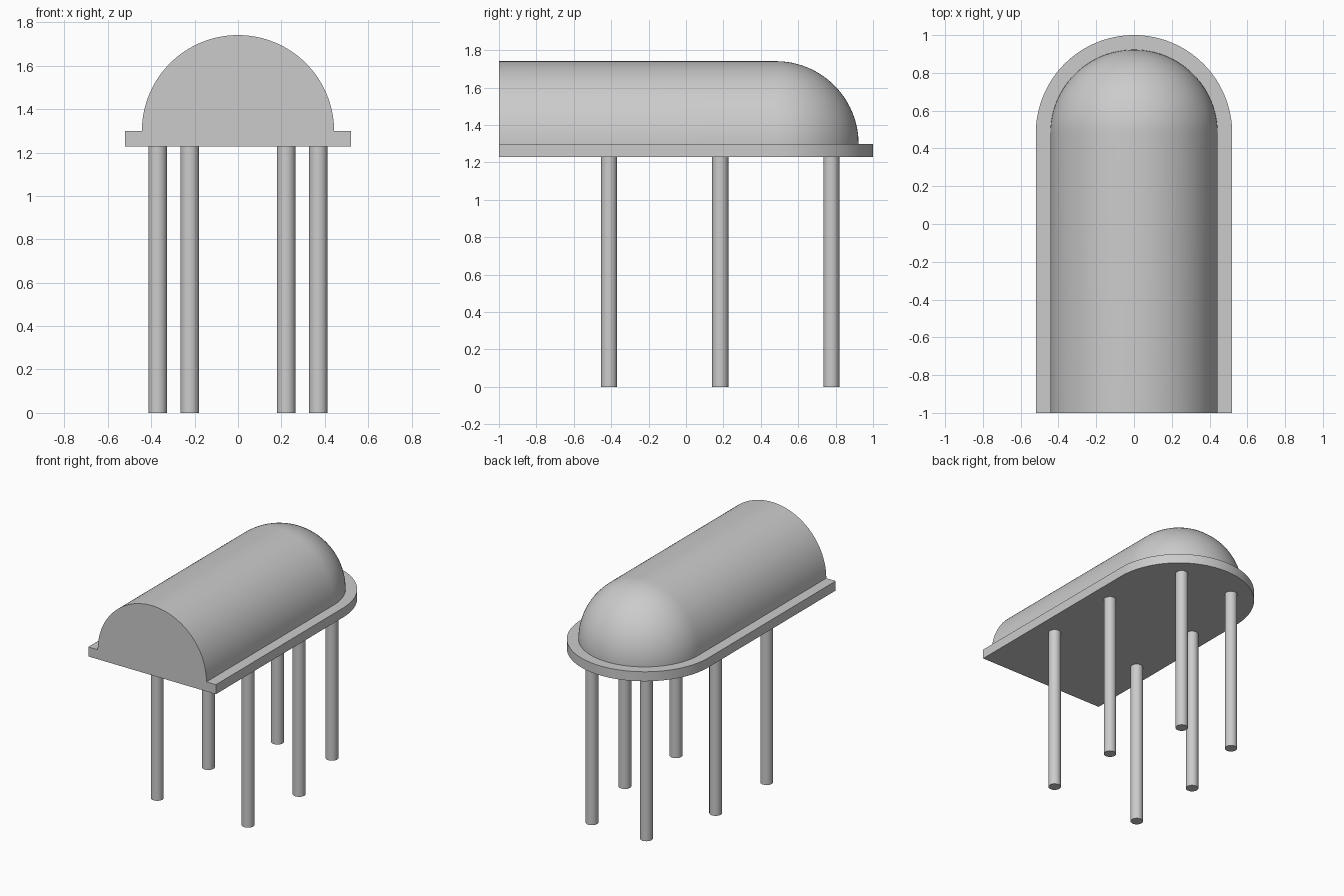
import bpy, bmesh, math

if "Cube" in bpy.data.objects:
    bpy.data.objects.remove(bpy.data.objects["Cube"])

HALF_W, R = 0.52, 0.443          # slab half width, vault radius
Y_FRONT, Y_APSE = -1.0, 0.48     # flat front, centre of rounded back
Z_SLAB, Z_VAULT = 1.228, 1.298
SEG = 64

stone = bpy.data.materials.new("light_grey_stone")
stone.diffuse_color = (0.6, 0.6, 0.6, 1)
stone.use_nodes = True
stone.node_tree.nodes["Principled BSDF"].inputs["Base Color"].default_value = stone.diffuse_color


def finish(name, bm):
    """Turn a bmesh into a named, smoothly shaded object with sharp edges kept."""
    bmesh.ops.recalc_face_normals(bm, faces=bm.faces)
    mesh = bpy.data.meshes.new(name)
    bm.to_mesh(mesh)
    bm.free()
    mesh.materials.append(stone)
    obj = bpy.data.objects.new(name, mesh)
    bpy.context.collection.objects.link(obj)
    bpy.ops.object.select_all(action='DESELECT')
    obj.select_set(True)
    bpy.context.view_layer.objects.active = obj
    bpy.ops.object.shade_smooth_by_angle(angle=math.radians(30))
    return obj


# Slab: rectangle with a semicircular back, extruded upwards
bm = bmesh.new()
outline = [(-HALF_W, Y_FRONT), (HALF_W, Y_FRONT)]
for i in range(SEG + 1):
    a = math.pi * i / SEG
    outline.append((HALF_W * math.cos(a), Y_APSE + HALF_W * math.sin(a)))
base = bm.faces.new([bm.verts.new((x, y, Z_SLAB)) for x, y in outline])
top = bmesh.ops.extrude_face_region(bm, geom=[base])["geom"]
bmesh.ops.translate(bm, vec=(0, 0, Z_VAULT - Z_SLAB),
                    verts=[v for v in top if isinstance(v, bmesh.types.BMVert)])
finish("roof_slab", bm)

# Vault: half-round arches lofted back, then shrinking into a quarter sphere
bm = bmesh.new()
sections = [(Y_FRONT, R)]
for i in range(25):
    t = math.pi / 2 * i / 24
    sections.append((Y_APSE + R * math.sin(t), R * math.cos(t)))
rows = [[bm.verts.new((r * math.cos(math.pi * k / SEG), y,
                       Z_VAULT + r * math.sin(math.pi * k / SEG)))
         for k in range(SEG + 1)] for y, r in sections]
for a, b in zip(rows, rows[1:]):
    for k in range(SEG):
        bm.faces.new((a[k], a[k + 1], b[k + 1], b[k]))
bm.faces.new(rows[0])                                              # front wall
bm.faces.new([r[0] for r in rows] + [r[-1] for r in rows[-2::-1]])  # underside
bmesh.ops.remove_doubles(bm, verts=bm.verts, dist=1e-5)
finish("vaulted_roof", bm)

# Columns: three mirrored pairs, the rear pair closer together
for label, x, y in (("front", 0.37, -0.411), ("middle", 0.37, 0.183), ("rear", 0.222, 0.777)):
    for side, s in (("left", -1), ("right", 1)):
        bm = bmesh.new()
        bmesh.ops.create_cone(bm, cap_ends=True, segments=32, radius1=0.043,
                              radius2=0.043, depth=Z_SLAB)
        bmesh.ops.translate(bm, vec=(s * x, y, Z_SLAB / 2), verts=bm.verts)
        finish(f"{label}_{side}_column", bm)
